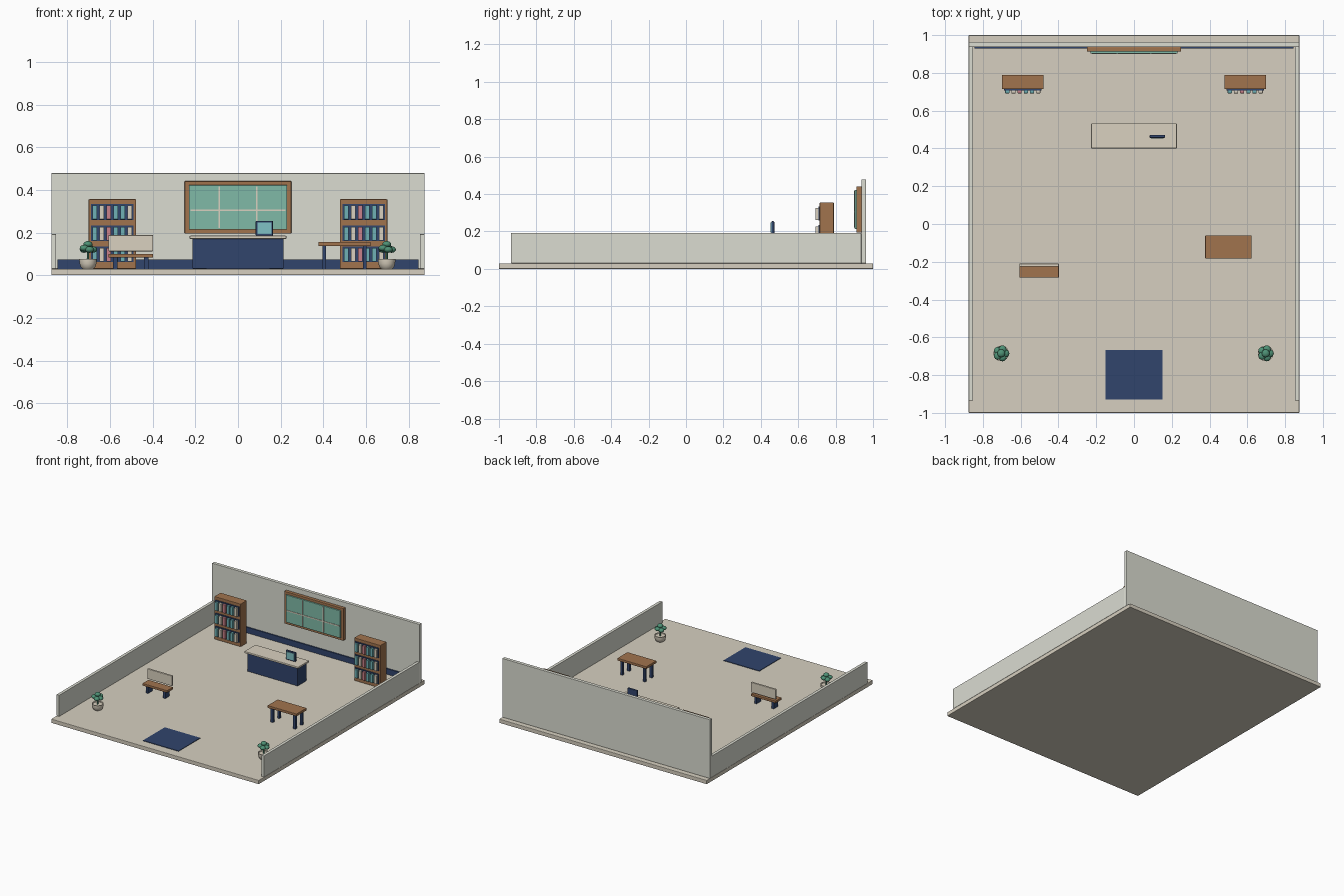
import bpy
from math import pi, cos, sin

if "Cube" in bpy.data.objects:
    bpy.data.objects.remove(bpy.data.objects["Cube"])


def material(name, hex_code):
    m = bpy.data.materials.new(name)
    rgb = [int(hex_code[i:i + 2], 16) / 255 for i in (0, 2, 4)]
    m.diffuse_color = [c ** 2.2 for c in rgb] + [1]
    m.use_nodes = True
    m.node_tree.nodes["Principled BSDF"].inputs["Base Color"].default_value = m.diffuse_color
    return m


FLOOR = material("stone", "D5CEBE")
WALL = material("wall_paint", "DADBD0")
NAVY = material("navy", "34466C")
WOOD = material("wood", "A0734F")
CREAM = material("cream", "D9D0BE")
GLASS = material("green_glass", "7FB8A6")
SCREEN = material("screen", "7FC0C4")
TEAL = material("teal", "6FB0B4")
PINK = material("pink", "C98088")
LEAF = material("leaf", "4F8F74")


def box(name, x, y, z, mat, bevel=0.0):
    """Box from (min, max) pairs on each axis."""
    spans = (x, y, z)
    bpy.ops.mesh.primitive_cube_add(size=1, location=[(a + b) / 2 for a, b in spans])
    o = bpy.context.object
    o.name = name
    o.scale = [b - a for a, b in spans]
    bpy.ops.object.transform_apply(location=False, rotation=False, scale=True)
    o.data.materials.append(mat)
    if bevel:
        b = o.modifiers.new("soft_edges", 'BEVEL')
        b.width, b.segments = bevel, 2
    return o


def lathe(name, profile, loc, mat, sides=24):
    """Revolve an (r, z) profile around z."""
    verts = [(r * cos(2 * pi * i / sides), r * sin(2 * pi * i / sides), z)
             for r, z in profile for i in range(sides)]
    faces = [(k * sides + i, k * sides + (i + 1) % sides,
              (k + 1) * sides + (i + 1) % sides, (k + 1) * sides + i)
             for k in range(len(profile) - 1) for i in range(sides)]
    faces.append(tuple(reversed(range(sides))))
    faces.append(tuple(range((len(profile) - 1) * sides, len(profile) * sides)))
    me = bpy.data.meshes.new(name)
    me.from_pydata(verts, [], faces)
    me.materials.append(mat)
    o = bpy.data.objects.new(name, me)
    o.location = loc
    bpy.context.collection.objects.link(o)
    bpy.context.view_layer.objects.active = o
    bpy.ops.object.select_all(action='DESELECT')
    o.select_set(True)
    bpy.ops.object.shade_smooth_by_angle()
    return o


F = 0.03  # floor level

# Room shell
box("floor", (-.875, .875), (-1, 1), (0, F), FLOOR, .003)
box("back_wall", (-.875, .875), (.937, .963), (F, .478), WALL, .002)
for s, side in ((-1, "left"), (1, "right")):
    x = sorted((s * .852, s * .875))
    box(side + "_wall", x, (-.935, .937), (F, .192), WALL, .002)
box("baseboard", (-.845, .845), (.928, .938), (F, .073), NAVY)
box("rug", (-.15, .15), (-.93, -.668), (F, .034), NAVY)

# Window on the back wall
box("window_frame", (-.25, .25), (.912, .938), (.195, .441), WOOD, .003)
box("window_pane", (-.23, .23), (.902, .914), (.214, .422), GLASS, .002)
for i, x in enumerate((-.088, .088)):
    box(f"window_mullion_{i}", (x - .004, x + .004), (.899, .904), (.222, .416), CREAM)
box("window_rail", (-.222, .222), (.899, .904), (.301, .309), CREAM)

# Bookcases with three rows of six books
for side, cx in (("left", -.589), ("right", .589)):
    box(side + "_bookcase", (cx - .111, cx + .111), (.715, .79), (F, .356), WOOD, .003)
    for row, z in enumerate((.064, .163, .262)):
        box(f"{side}_shelf_recess_{row}", (cx - .1, cx + .1), (.708, .72),
            (z - .003, z + .071), NAVY)
        for k, mat in enumerate((TEAL, CREAM, PINK, TEAL, TEAL, CREAM)):
            bx = cx - .082 + k * .0328
            box(f"{side}_book_{row}_{k}", (bx - .011, bx + .011), (.692, .712),
                (z, z + .064), mat, .0015)

# Reception counter and monitor
box("counter_body", (-.213, .213), (.415, .52), (F, .17), NAVY, .003)
box("counter_top", (-.227, .227), (.4, .533), (.17, .185), CREAM, .004)
box("monitor_case", (.083, .164), (.456, .472), (.185, .255), NAVY, .004)
box("monitor_screen", (.091, .156), (.453, .458), (.194, .247), SCREEN)

# Table
box("table_top", (.377, .622), (-.183, -.061), (.137, .156), WOOD, .003)
for i, x in enumerate((.404, .594)):
    for j, y in enumerate((-.162, -.082)):
        box(f"table_leg_{i}{j}", (x - .009, x + .009), (y - .009, y + .009), (F, .138), NAVY)

# Bench
box("bench_seat", (-.607, -.398), (-.284, -.212), (.082, .1), WOOD, .003)
box("bench_back", (-.607, -.398), (-.226, -.21), (.112, .188), CREAM, .003)
for i, x in enumerate((-.575, -.43)):
    box(f"bench_leg_{i}", (x - .01, x + .01), (-.275, -.222), (F, .083), NAVY)

# Potted plants: rounded pot, stem and flattened leaf clumps
for side, px in (("left", -.703), ("right", .697)):
    py = -.685
    lathe(side + "_pot", [(.026, 0), (.034, .008), (.039, .024), (.041, .04),
                          (.041, .045), (.035, .045), (.033, .04)], (px, py, F), CREAM)
    lathe(side + "_stem", [(.006, 0), (.005, .07)], (px, py, .065), LEAF, 10)
    clumps = [(0, 0, .145)] + [(.022 * cos(a), .022 * sin(a), .12 + .007 * (k % 2))
                               for k, a in enumerate(2 * pi * i / 5 for i in range(5))]
    for k, (dx, dy, z) in enumerate(clumps):
        bpy.ops.mesh.primitive_uv_sphere_add(segments=16, ring_count=10, radius=1,
                                             location=(px + dx, py + dy, z))
        o = bpy.context.object
        o.name = f"{side}_leaf_{k}"
        o.scale = (.021, .021, .015)
        o.data.materials.append(LEAF)
        bpy.ops.object.shade_smooth()
